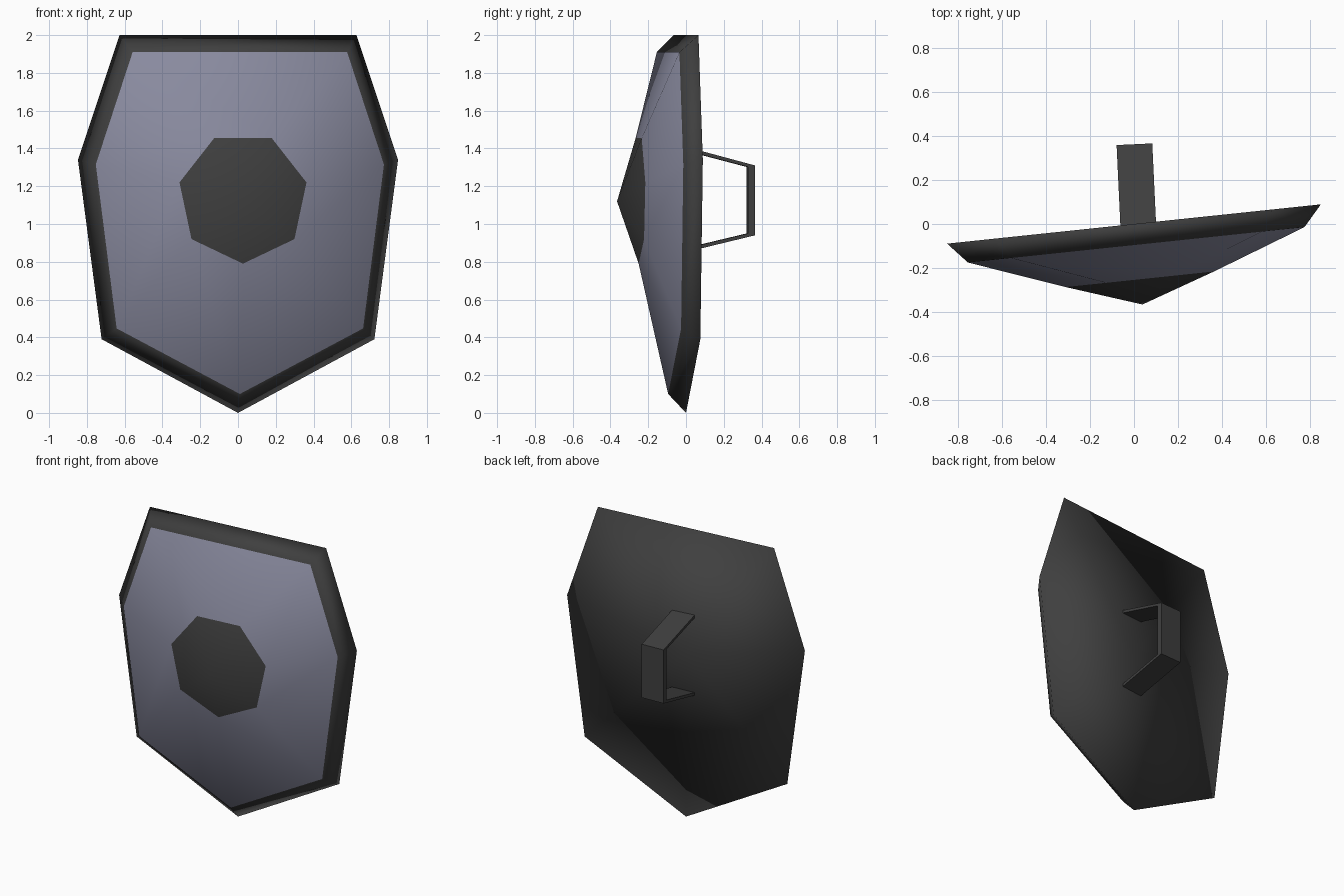
import bpy, bmesh, math
from mathutils import Matrix

if "Cube" in bpy.data.objects:
    bpy.data.objects.remove(bpy.data.objects["Cube"])


def material(name, color):
    m = bpy.data.materials.new(name)
    m.diffuse_color = (*color, 1)
    m.use_nodes = True
    m.node_tree.nodes["Principled BSDF"].inputs["Base Color"].default_value = m.diffuse_color
    return m


STEEL = material("blue grey steel", (0.25, 0.255, 0.345))
IRON = material("dark iron", (0.05, 0.05, 0.05))


def make_object(name, bm, mats, yaw, smooth):
    bmesh.ops.recalc_face_normals(bm, faces=bm.faces[:])
    bm.transform(Matrix.Rotation(math.radians(yaw), 4, 'Z'))
    for f in bm.faces:
        f.smooth = smooth
    me = bpy.data.meshes.new(name)
    bm.to_mesh(me)
    bm.free()
    for m in mats:
        me.materials.append(m)
    ob = bpy.data.objects.new(name, me)
    bpy.context.collection.objects.link(ob)
    return ob


def seven_sided_ring(bm, half, y):
    """Mirror three side points around a bottom point into a closed ring."""
    pts = half + [(-x, z) for x, z in reversed(half[:-1])]
    return [bm.verts.new((x, y, z)) for x, z in pts]


def fan(bm, ring, center, mat):
    c = bm.verts.new(center)
    for i in range(len(ring)):
        bm.faces.new((ring[i], ring[i - 1], c)).material_index = mat


def bridge(bm, a, b, mat):
    for i in range(len(a)):
        bm.faces.new((a[i - 1], a[i], b[i], b[i - 1])).material_index = mat


# Shield body: flat back, sloping rim, domed face, pointed boss
bm = bmesh.new()
edge = seven_sided_ring(bm, [(0.631, 2.0), (0.852, 1.34), (0.726, 0.39), (0, 0)], 0)
face = seven_sided_ring(bm, [(0.571, 1.91), (0.767, 1.315), (0.656, 0.447), (0, 0.1)], -0.095)
boss = seven_sided_ring(bm, [(0.153, 1.455), (0.338, 1.22), (0.274, 0.92), (0, 0.79)], -0.252)
fan(bm, edge, (0, 0, 1.12), 1)
bridge(bm, edge, face, 1)
bridge(bm, face, boss, 0)
fan(bm, boss, (0, -0.367, 1.12), 1)
make_object("shield", bm, [STEEL, IRON], 6, True)

# Handle: bracket profile extruded across its width
outer = [(-0.01, 1.41), (0.362, 1.31), (0.362, 0.94), (-0.01, 0.85)]
inner = [(-0.01, 1.39), (0.325, 1.302), (0.325, 0.95), (-0.01, 0.87)]
bm = bmesh.new()
loops = [[bm.verts.new((x, y, z)) for y, z in prof]
         for x in (-0.081, 0.081) for prof in (outer, inner)]
lo, li, ro, ri = loops
for i in range(3):
    for a, b in ((lo, li), (li, ri), (ri, ro), (ro, lo)):
        bm.faces.new((a[i], a[i + 1], b[i + 1], b[i]))
for i in (0, 3):
    bm.faces.new((lo[i], li[i], ri[i], ro[i]))
handle = make_object("handle", bm, [IRON], 2.7, False)
handle.location.x = 0.019
